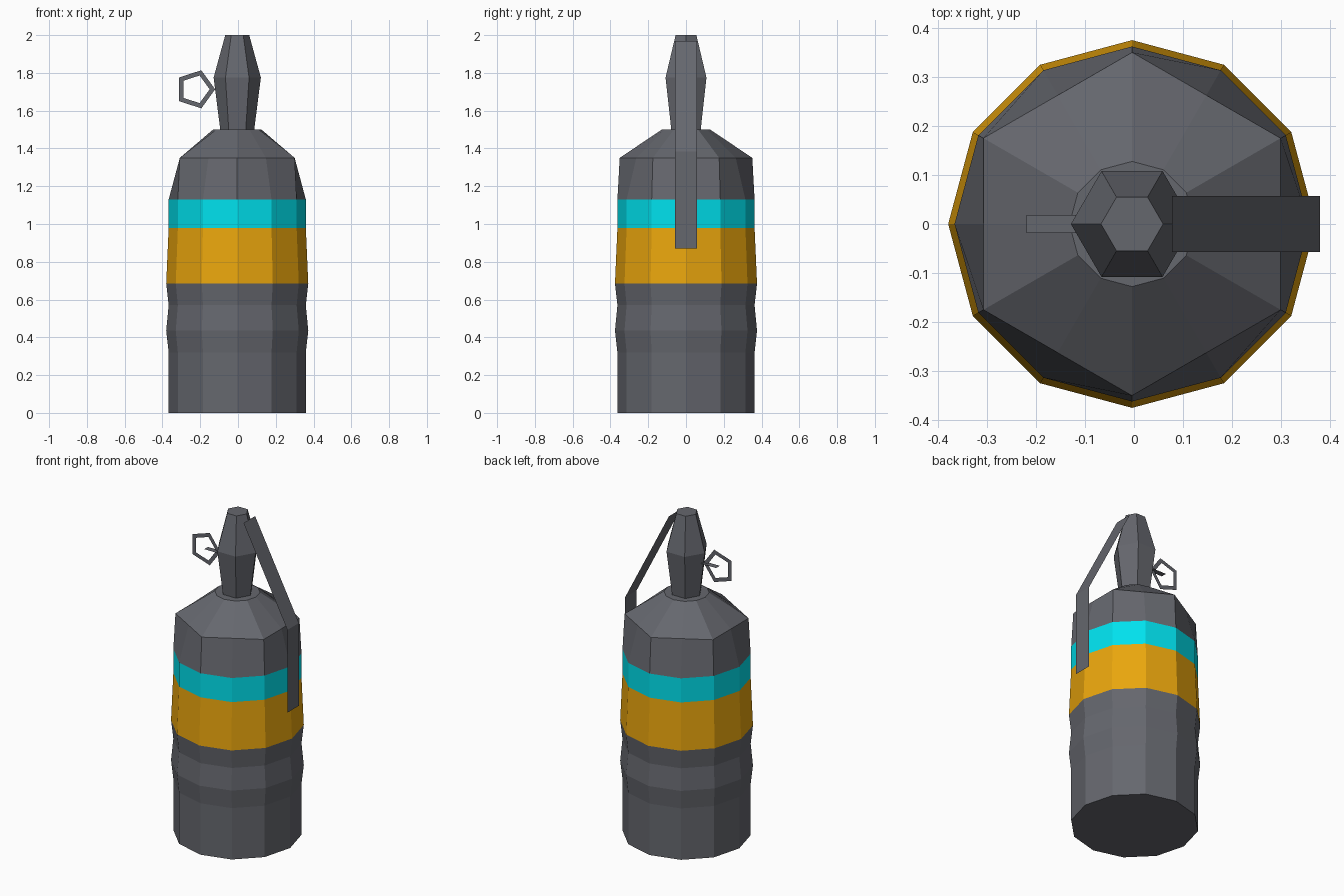
import bpy
from math import sin, cos, pi, radians

if "Cube" in bpy.data.objects:
    bpy.data.objects.remove(bpy.data.objects["Cube"])

CX = -0.004  # axis of the body


def make(name, verts, faces, mats=(), indices=None):
    me = bpy.data.meshes.new(name)
    me.from_pydata(verts, [], faces)
    for m in mats:
        me.materials.append(m)
    if indices:
        me.polygons.foreach_set("material_index", indices)
    me.update()
    ob = bpy.data.objects.new(name, me)
    bpy.context.collection.objects.link(ob)
    return ob


def colour(name, rgb):
    m = bpy.data.materials.new(name)
    m.diffuse_color = (*rgb, 1)
    m.use_nodes = True
    m.node_tree.nodes["Principled BSDF"].inputs["Base Color"].default_value = m.diffuse_color
    return m


def lathe(name, profile, n, mats=(), bands=None):
    """Stack n-sided rings (radius, z, radius factor of even corners), capped."""
    verts, faces, idx = [], [], []
    for r, z, even in profile:
        for i in range(n):
            a = 2 * pi * i / n
            k = r * (even if i % 2 == 0 else 1)
            verts.append((CX + k * cos(a), k * sin(a), z))
    for j in range(len(profile) - 1):
        for i in range(n):
            i2 = (i + 1) % n
            faces.append((j * n + i, j * n + i2, (j + 1) * n + i2, (j + 1) * n + i))
            idx.append(bands.get(j, 0) if bands else 0)
    top = (len(profile) - 1) * n
    faces += [tuple(reversed(range(n))), tuple(range(top, top + n))]
    idx += [0, 0]
    return make(name, verts, faces, mats, idx)


grey = colour("grey", (0.13, 0.135, 0.155))
orange = colour("orange", (0.82, 0.38, 0.004))
cyan = colour("cyan", (0.0, 0.75, 0.85))

# Canister: 12-sided, shoulder flattened to a hexagon
hexa = cos(radians(30))
lathe("body", [(0.363, 0, 1), (0.363, 0.32, 1), (0.376, 0.435, 1), (0.363, 0.57, 1),
               (0.376, 0.685, 1), (0.363, 0.98, 1), (0.363, 1.13, 1),
               (0.351, 1.35, hexa), (0.128, 1.5, 1)],
      12, (grey, orange, cyan), {4: 1, 5: 2})

# Fuse neck: hexagonal
lathe("fuse_neck", [(0.09, 1.5, 1), (0.125, 1.775, 1), (0.0635, 2.0, 1)], 6, (grey,))

# Safety lever: thin folded sheet
path = [(0.078, 1.97), (0.38, 1.385), (0.38, 0.87)]
make("safety_lever", [(x, y, z) for x, z in path for y in (-0.057, 0.057)],
     [(0, 2, 3, 1), (2, 4, 5, 3)], (grey,))

# Pin: thin horizontal strip
make("pin", [(-0.22, -0.018, 1.713), (-0.10, -0.018, 1.713),
             (-0.10, 0.018, 1.713), (-0.22, 0.018, 1.713)], [(0, 1, 2, 3)], (grey,))

# Pull ring: flat pentagon facing front
ring = [(-0.227 + r * cos(2 * pi * i / 5), 0, 1.713 + r * sin(2 * pi * i / 5))
        for r in (0.106, 0.077) for i in range(5)]
make("pull_ring", ring, [(i, (i + 1) % 5, 5 + (i + 1) % 5, 5 + i) for i in range(5)], (grey,))
